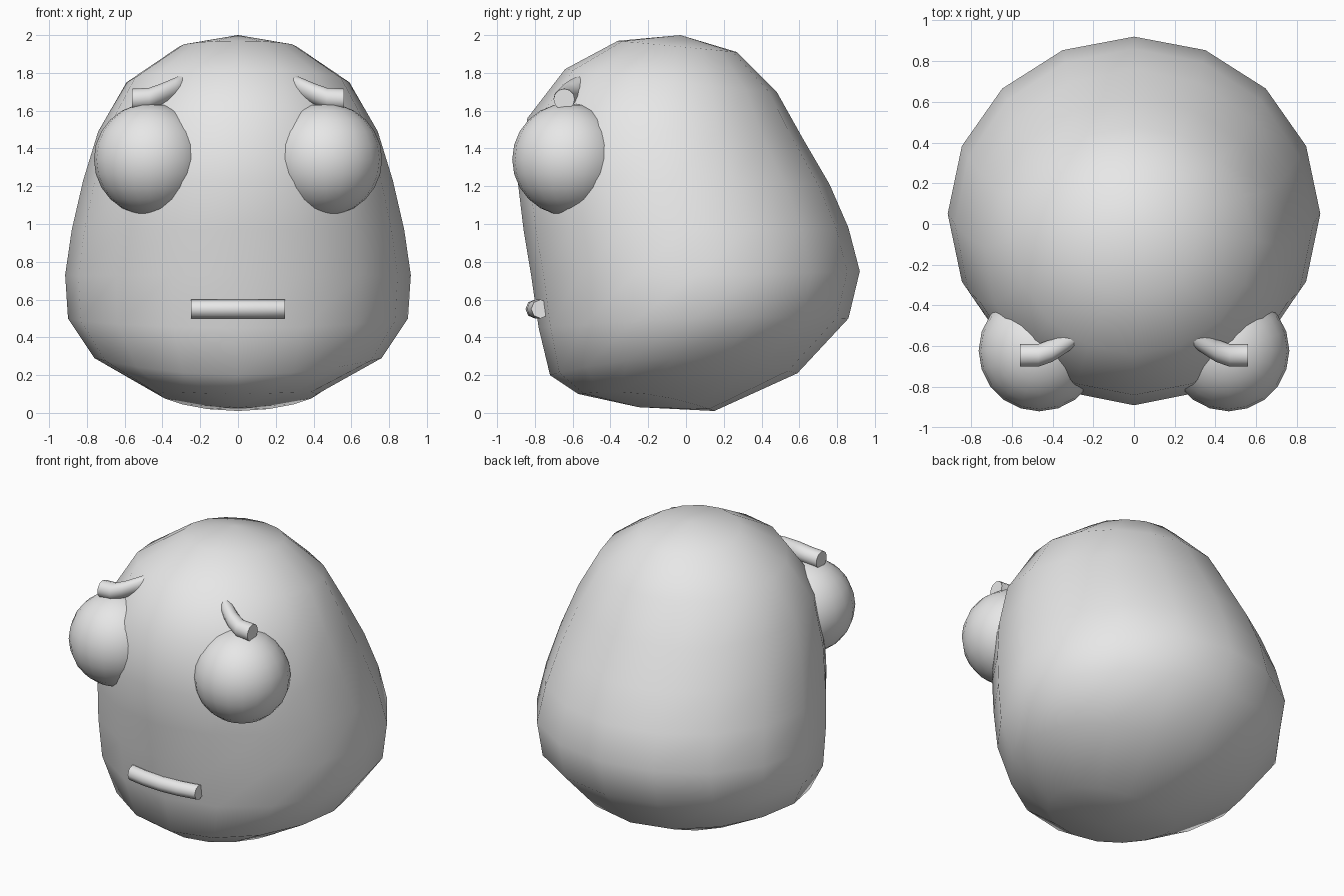
import bpy
import bmesh
import math

cube = bpy.data.objects.get("Cube")
if cube:
    bpy.data.objects.remove(cube, do_unlink=True)

grey = bpy.data.materials.new("plain_grey")
grey.use_nodes = True
grey.diffuse_color = (0.8, 0.8, 0.8, 1)
grey.node_tree.nodes["Principled BSDF"].inputs["Base Color"].default_value = (0.8, 0.8, 0.8, 1)


def finish(name, bm):
    bmesh.ops.recalc_face_normals(bm, faces=bm.faces)
    mesh = bpy.data.meshes.new(name)
    bm.to_mesh(mesh)
    bm.free()
    mesh.materials.append(grey)
    obj = bpy.data.objects.new(name, mesh)
    bpy.context.collection.objects.link(obj)
    bpy.ops.object.select_all(action="DESELECT")
    obj.select_set(True)
    bpy.context.view_layer.objects.active = obj
    bpy.ops.object.shade_smooth_by_angle(angle=math.radians(60))
    return obj


def bridge(bm, rings):
    for low, high in zip(rings, rings[1:]):
        n = len(low)
        for i in range(n):
            j = (i + 1) % n
            bm.faces.new((low[i], low[j], high[j], high[i]))


def fan(bm, ring, point):
    tip = bm.verts.new(point)
    for i, v in enumerate(ring):
        bm.faces.new((v, ring[(i + 1) % len(ring)], tip))


def tube(name, path, radius, sides=12):
    # Tube with ends cut square to x
    bm = bmesh.new()
    rings = []
    for x, y, z in path:
        angles = [math.tau * i / sides for i in range(sides)]
        rings.append([bm.verts.new((x, y + radius * math.cos(a), z + radius * math.sin(a)))
                      for a in angles])
    bridge(bm, rings)
    bm.faces.new(rings[0])
    bm.faces.new(rings[-1])
    return finish(name, bm)


# Body: tilted rings (front y, front z, back y, back z, half width, side z)
levels = [
    (-0.36, 1.97, 0.27, 1.91, 0.31, 1.94),
    (-0.64, 1.82, 0.48, 1.70, 0.59, 1.75),
    (-0.84, 1.56, 0.62, 1.45, 0.74, 1.49),
    (-0.89, 1.22, 0.76, 1.21, 0.82, 1.23),
    (-0.86, 0.97, 0.86, 0.98, 0.88, 0.97),
    (-0.82, 0.73, 0.92, 0.75, 0.915, 0.73),
    (-0.78, 0.45, 0.86, 0.50, 0.90, 0.50),
    (-0.72, 0.20, 0.59, 0.21, 0.76, 0.29),
    (-0.57, 0.10, 0.15, 0.01, 0.42, 0.10),
]
SEGMENTS = 16
bm = bmesh.new()
rings = []
for yf, zf, yb, zb, w, zs in levels:
    ring = []
    for i in range(SEGMENTS):
        a = math.tau * i / SEGMENTS
        c = math.cos(a)
        z = zs + (zb - zf) / 2 * c + ((zf + zb) / 2 - zs) * c * c
        ring.append(bm.verts.new((w * math.sin(a), (yf + yb) / 2 + (yb - yf) / 2 * c, z)))
    rings.append(ring)
bridge(bm, rings)
fan(bm, rings[0], (0, -0.03, 2.0))
fan(bm, rings[-1], (0, -0.25, 0.03))
finish("body", bm)

# Eyes and brows, mirrored left and right
brow_path = [(0.56, -0.645, 1.66), (0.47, -0.645, 1.665), (0.40, -0.62, 1.69),
             (0.33, -0.575, 1.72), (0.27, -0.53, 1.74)]
for side, s in (("left", 1), ("right", -1)):
    bm = bmesh.new()
    bmesh.ops.create_uvsphere(bm, u_segments=20, v_segments=12, radius=0.298)
    eye = finish(side + "_eye", bm)
    eye.location = (s * 0.465, -0.622, 1.342)
    tube(side + "_brow", [(s * x, y, z) for x, y, z in brow_path], 0.056)

# Mouth: slightly bowed bar
tube("mouth", [(0.25 * t, -0.80 + 0.03 * t * t, 0.55) for t in (-1, -0.5, 0, 0.5, 1)], 0.05, 8)
